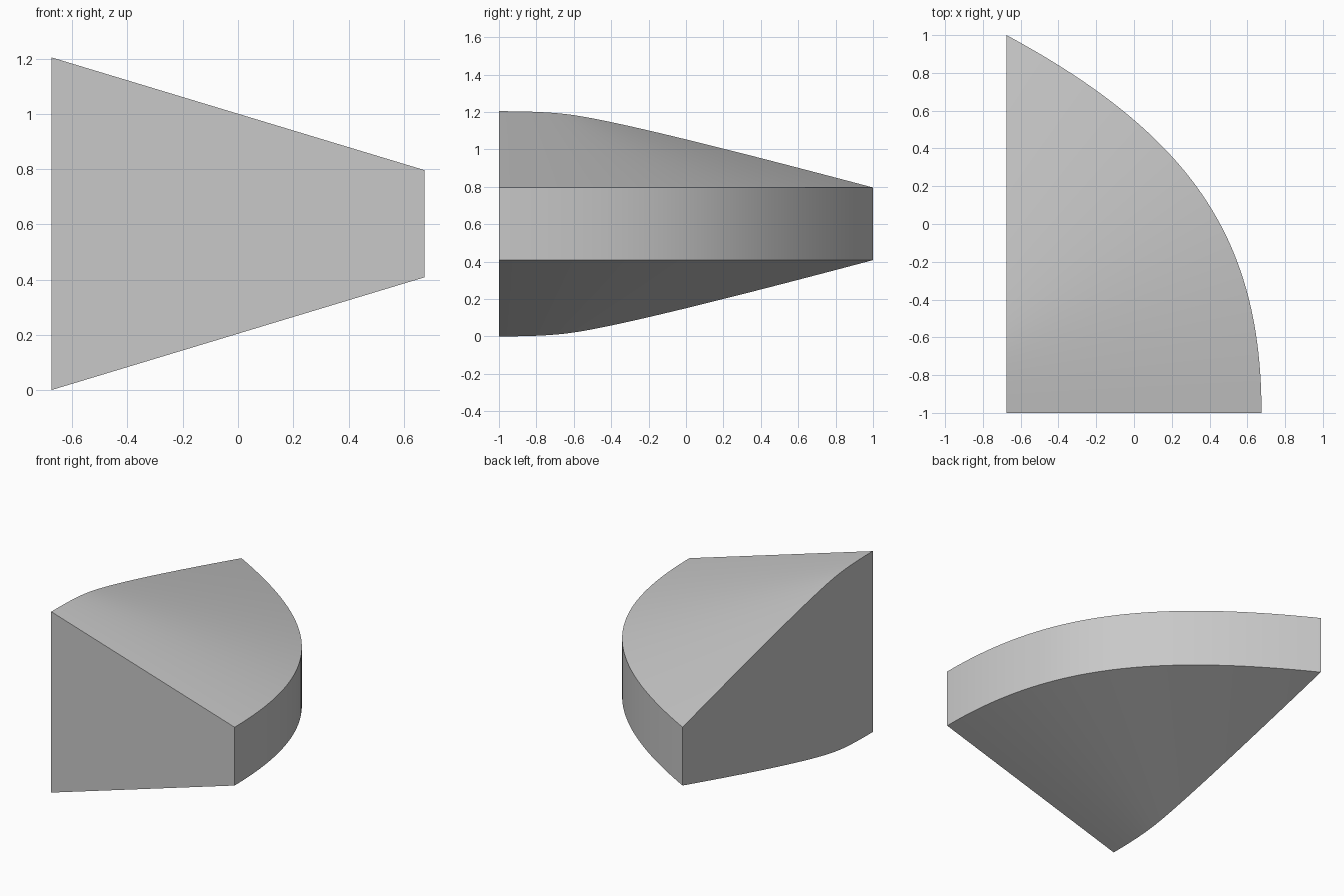
import bpy, bmesh
from mathutils import Vector

cube = bpy.data.objects.get("Cube")
if cube:
    bpy.data.objects.remove(cube, do_unlink=True)

SEGMENTS = 64
LEFT_X = -0.675       # flat side wall
RIM_HALF = 0.194      # half height of the curved wall
MID_Z = 0.602
SLOPE = (MID_Z - RIM_HALF) / 1.35

# Plan outline of the curved wall, back corner to front corner
CTRL = [Vector(p) for p in ((LEFT_X, 1), (0.325, 0.46), (0.675, -0.1), (0.675, -1))]


def rim(t):
    a, b, c, d = CTRL
    s = 1 - t
    point = a * s**3 + b * (3 * s * s * t) + c * (3 * s * t * t) + d * t**3
    tangent = (b - a) * (s * s) + (c - b) * (2 * s * t) + (d - c) * (t * t)
    return point, Vector((tangent.y, -tangent.x)).normalized()


bm = bmesh.new()


def pair(p, half):
    return [bm.verts.new((p.x, p.y, MID_Z + sign * half)) for sign in (-1, 1)]


# Constant-slope rulings run from the rim to the flat side wall
outer, inner = [], []
for i in range(SEGMENTS + 1):
    p, inward = rim(i / SEGMENTS)
    reach = (LEFT_X - p.x) / inward.x
    outer.append(pair(p, RIM_HALF))
    inner.append(outer[0] if i == 0 else pair(p + inward * reach, RIM_HALF + SLOPE * reach))

# Curved wall, sloping top and sloping bottom
for i in range(SEGMENTS):
    o, p, q, r = outer[i], outer[i + 1], inner[i + 1], inner[i]
    bm.faces.new((o[0], o[1], p[1], p[0]))
    for k in (0, 1):
        loop = [o[k], p[k], q[k]] + ([r[k]] if i else [])
        bm.faces.new(loop)

# Flat front and flat side
bm.faces.new((outer[-1][0], outer[-1][1], inner[-1][1], inner[-1][0]))
bm.faces.new([v[1] for v in inner] + [v[0] for v in reversed(inner)])
bmesh.ops.recalc_face_normals(bm, faces=bm.faces)

mesh = bpy.data.meshes.new("tapered_wedge")
bm.to_mesh(mesh)
bm.free()
wedge = bpy.data.objects.new("tapered_wedge", mesh)
bpy.context.collection.objects.link(wedge)

# Plain grey
grey = bpy.data.materials.new("light_grey")
grey.use_nodes = True
colour = (0.58, 0.58, 0.58, 1)
grey.diffuse_color = colour
grey.node_tree.nodes["Principled BSDF"].inputs["Base Color"].default_value = colour
mesh.materials.append(grey)

bpy.ops.object.select_all(action="DESELECT")
wedge.select_set(True)
bpy.context.view_layer.objects.active = wedge
bpy.ops.object.shade_smooth_by_angle()
